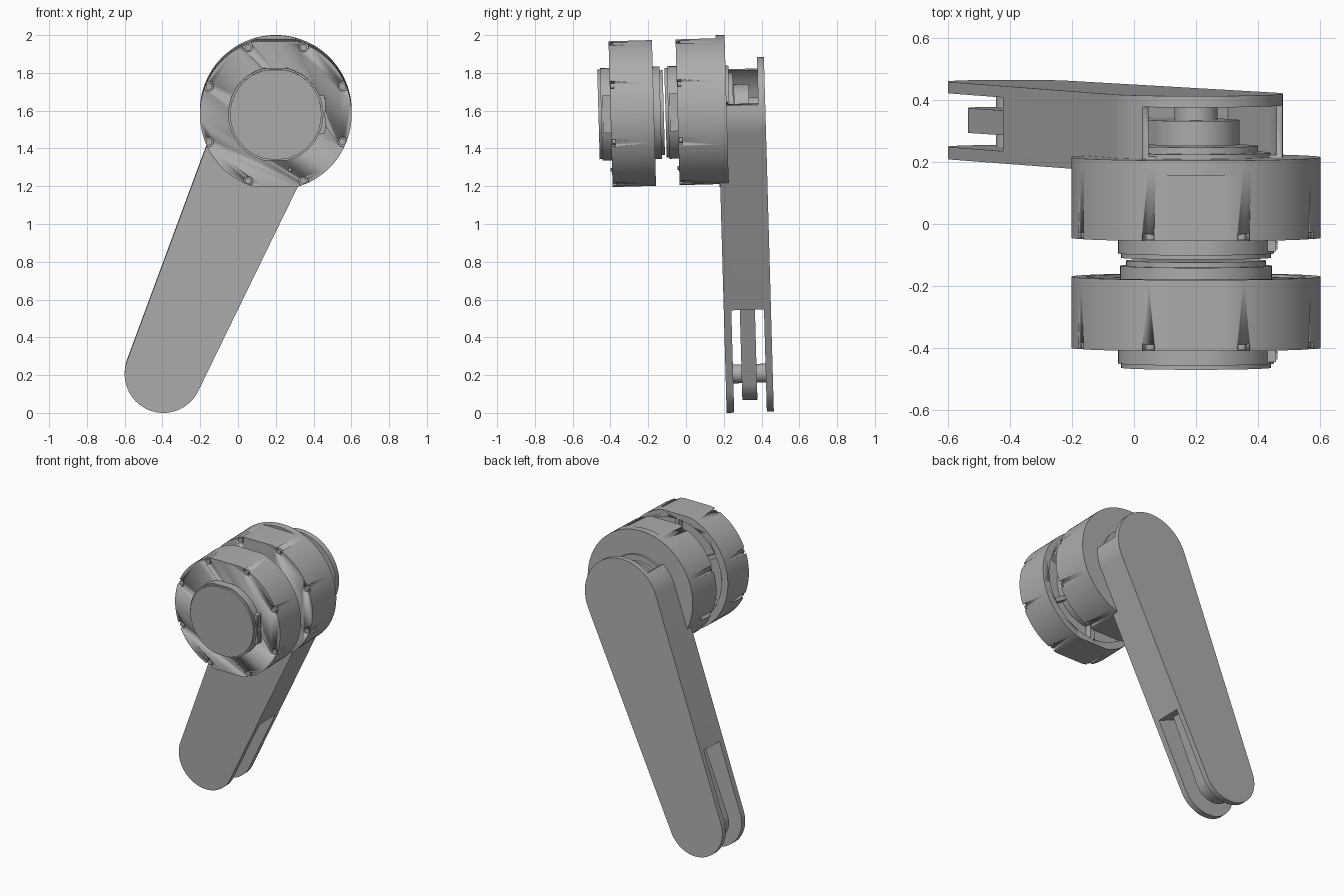
import bpy, bmesh, math
from mathutils import Matrix, Vector

if "Cube" in bpy.data.objects:
    bpy.data.objects.remove(bpy.data.objects["Cube"])

grey = bpy.data.materials.new("plain_grey")
grey.use_nodes = True
colour = (0.42, 0.42, 0.42, 1)
grey.diffuse_color = colour
grey.node_tree.nodes["Principled BSDF"].inputs["Base Color"].default_value = colour

LEAN = Matrix.Rotation(0.028, 4, "X")      # the whole leg leans slightly
HUB = Vector((0.2, 1.592))
FOOT = Vector((-0.395, 0.199))
AXIS = (HUB - FOOT).normalized()
SIDE = Vector((-AXIS.y, AXIS.x))
LENGTH = (HUB - FOOT).length


def prism(name, outlines, y0, y1):
    """Extrude one or more x-z outlines along y."""
    bm = bmesh.new()
    for pts in outlines:
        face = bm.faces.new([bm.verts.new((p[0], y0, p[1])) for p in pts])
        out = bmesh.ops.extrude_face_region(bm, geom=[face])["geom"]
        moved = [g for g in out if isinstance(g, bmesh.types.BMVert)]
        bmesh.ops.translate(bm, verts=moved, vec=(0, y1 - y0, 0))
    bmesh.ops.recalc_face_normals(bm, faces=bm.faces)
    bm.transform(LEAN)
    mesh = bpy.data.meshes.new(name)
    bm.to_mesh(mesh)
    bm.free()
    mesh.materials.append(grey)
    obj = bpy.data.objects.new(name, mesh)
    bpy.context.collection.objects.link(obj)
    bpy.ops.object.select_all(action="DESELECT")
    obj.select_set(True)
    bpy.context.view_layer.objects.active = obj
    bpy.ops.object.shade_smooth_by_angle(angle=math.radians(30))
    return obj


def cut(obj, cutter):
    mod = obj.modifiers.new("cut", "BOOLEAN")
    mod.operation = "DIFFERENCE"
    mod.solver = "EXACT"
    mod.object = cutter
    cutter.hide_render = True
    cutter.hide_viewport = True
    cutter.display_type = "WIRE"


def circle(r, centre=HUB, flat=None, n=96):
    """Circle, optionally flattened at top and bottom."""
    flat = flat or r
    return [centre + Vector((r * math.cos(a), max(-flat, min(flat, r * math.sin(a)))))
            for a in (math.tau * i / n for i in range(n))]


def around(angle, r):
    return HUB + r * Vector((math.cos(angle), math.sin(angle)))


def bar(angle, r0, r1, width):
    """Rectangle pointing outwards from the hub."""
    d = Vector((math.cos(angle), math.sin(angle)))
    w = Vector((-d.y, d.x)) * width / 2
    return [HUB + d * r0 - w, HUB + d * r1 - w, HUB + d * r1 + w, HUB + d * r0 + w]


def clip(pts, limit, sign):
    """Keep the part of a convex outline on one side of a station."""
    out = []
    for a, b in zip(pts, pts[1:] + pts[:1]):
        da, db = sign * (a.x - limit), sign * (b.x - limit)
        if da >= 0:
            out.append(a)
        if da * db < 0:
            out.append(a.lerp(b, da / (da - db)))
    return out


def link(r_foot, r_hub, start=-1, end=9, n=40):
    """Tapered bar with round ends between foot and hub, clipped along its length."""
    tilt = math.asin((r_hub - r_foot) / LENGTH)
    q = math.pi / 2 + tilt
    pts = []
    for i in range(n + 1):
        a = -q + 2 * q * i / n
        pts.append(Vector((LENGTH + r_hub * math.cos(a), r_hub * math.sin(a))))
    for i in range(n + 1):
        a = q + (math.tau - 2 * q) * i / n
        pts.append(Vector((r_foot * math.cos(a), r_foot * math.sin(a))))
    pts = clip(clip(pts, start, 1), end, -1)
    return [FOOT + AXIS * p.x + SIDE * p.y for p in pts]


# Leg: two plates with a hollow-topped core between them
top = LENGTH + 0.135
prism("leg_back_plate", [link(0.205, 0.28)], 0.428, 0.465)
prism("leg_front_plate", [link(0.205, 0.28, end=top)], 0.215, 0.255)
core = prism("leg_core", [link(0.205, 0.28, start=0.464, end=top)], 0.25, 0.435)
cut(core, prism("leg_pocket_cutter", [link(0.19, 0.262, start=1.2)], 0.268, 0.428))
prism("drive_belt", [link(0.14, 0.14)], 0.30, 0.38)
prism("hub_shaft", [circle(0.07)], 0.25, 0.44)
prism("foot_shaft", [circle(0.05, FOOT)], 0.23, 0.44)

# Motors: flattened drums with bolted rims, front caps and connectors
bolt_angles = [math.radians(22.5 + 45 * k) for k in range(8)]
for tag, y0, y1 in (("front", -0.355, -0.125), ("rear", 0.0, 0.235)):
    drum = prism(tag + "_motor_drum", [circle(0.402, flat=0.386)], y0, y1)
    cut(drum, prism(tag + "_bolt_notch_cutter",
                    [circle(0.026, around(a, 0.385), n=16) for a in bolt_angles],
                    y0 - 0.02, y0 + 0.022))
    prism(tag + "_motor_bolts",
          [circle(0.017, around(a, 0.382), n=12) for a in bolt_angles], y0 + 0.004, y0 + 0.03)
    prism(tag + "_motor_cap", [circle(0.252, flat=0.245, n=48)], y0 - 0.05, y0 + 0.01)
    prism(tag + "_motor_cap_face", [circle(0.242, flat=0.237, n=48)], y0 - 0.064, y0 - 0.045)
    prism(tag + "_connector", [bar(0, 0.2, 0.257, 0.2)], y0 - 0.042, y0 + 0.005)
    prism(tag + "_connector_plugs",
          [[p + Vector((0, dz)) for p in bar(0, 0.2, 0.263, 0.07)] for dz in (-0.05, 0.05)],
          y0 - 0.035, y0 - 0.012)
    prism(tag + "_marker_pin", [circle(0.01, HUB + Vector((0.075, -0.295)), n=10)],
          y0 - 0.008, y0 + 0.01)
    if tag == "front":
        # Open back with spokes and an output rotor
        cut(drum, prism("drum_recess_cutter", [circle(0.352)], y1 - 0.05, y1 + 0.05))
        prism("front_motor_spokes",
              [bar(math.radians(60 * k + 30), 0.22, 0.37, 0.03) for k in range(6)],
              y1 - 0.06, y1 - 0.006)
        prism("front_motor_rotor", [circle(0.245)], y1 - 0.06, y1 + 0.035)
        prism("front_motor_rotor_face", [circle(0.225)], y1 + 0.03, y1 + 0.052)

# Rear mounting flange and output rotor
prism("rear_motor_flange", [circle(0.402)], 0.212, 0.26)
prism("rear_motor_rotor", [circle(0.24)], 0.25, 0.275)
prism("rear_motor_rotor_face", [circle(0.2)], 0.27, 0.297)
